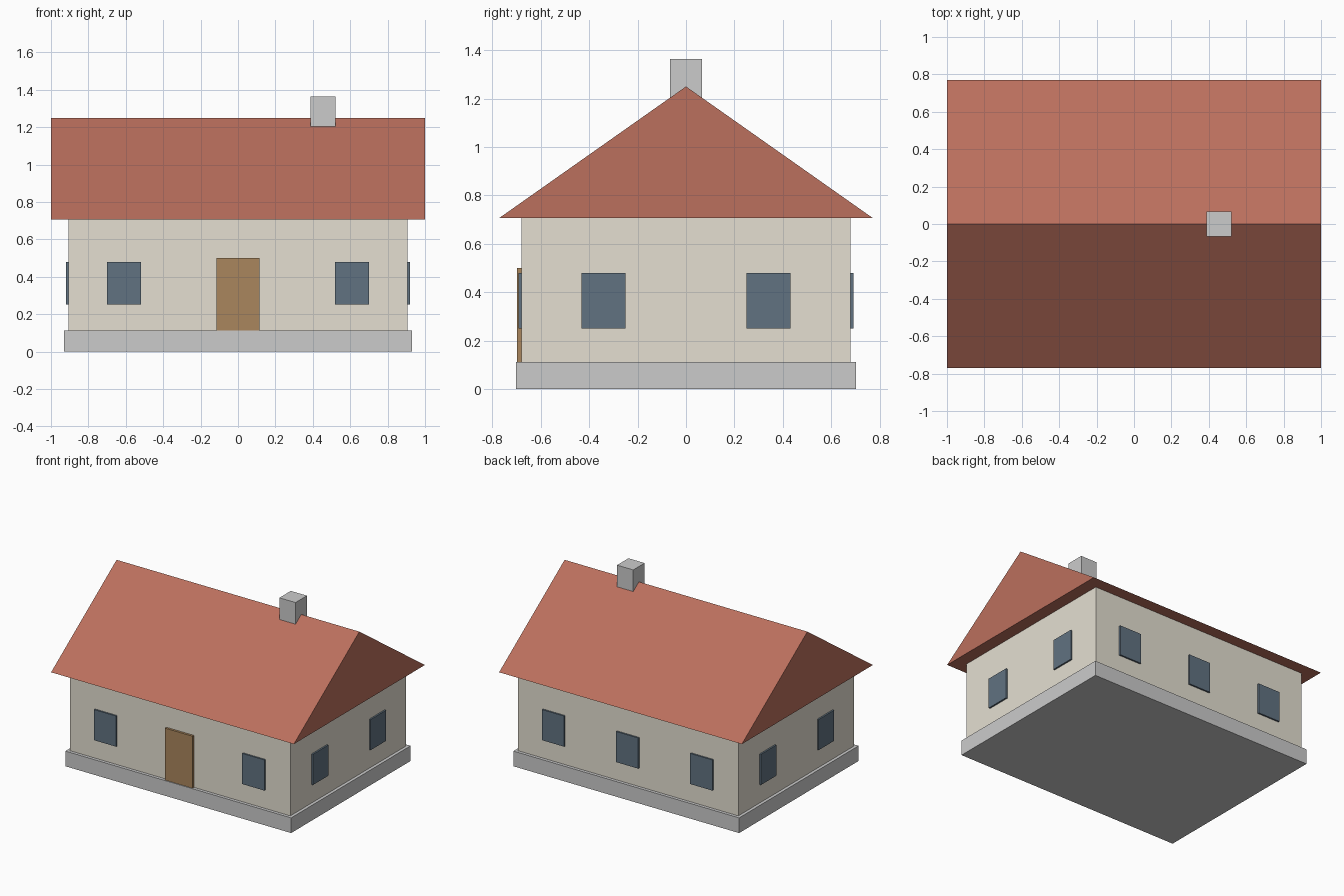
import bpy, bmesh

if "Cube" in bpy.data.objects:
    bpy.data.objects.remove(bpy.data.objects["Cube"])


def material(name, rgb):
    m = bpy.data.materials.new(name)
    m.diffuse_color = (*rgb, 1)
    m.use_nodes = True
    m.node_tree.nodes["Principled BSDF"].inputs["Base Color"].default_value = m.diffuse_color
    return m


CREAM = material("cream", (0.78, 0.74, 0.64))
TILE = material("tile", (0.50, 0.16, 0.11))
GLASS = material("glass", (0.12, 0.17, 0.22))
WOOD = material("wood", (0.40, 0.24, 0.11))


def finish(name, bm, mat):
    bmesh.ops.recalc_face_normals(bm, faces=bm.faces)
    mesh = bpy.data.meshes.new(name)
    bm.to_mesh(mesh)
    bm.free()
    obj = bpy.data.objects.new(name, mesh)
    bpy.context.collection.objects.link(obj)
    if mat:
        mesh.materials.append(mat)
    return obj


def box(name, lo, hi, mat=None):
    bm = bmesh.new()
    bmesh.ops.create_cube(bm, size=1)
    for v in bm.verts:
        v.co = [h if c > 0 else l for c, l, h in zip(v.co, lo, hi)]
    return finish(name, bm, mat)


WX, WY = 0.907, 0.68      # wall half sizes
BASE, EAVE, RIDGE = 0.113, 0.707, 1.25

# Plinth and walls
box("plinth", (-0.93, -0.703, 0), (0.93, 0.703, BASE))
box("walls", (-WX, -WY, BASE), (WX, WY, EAVE), CREAM)

# Gable roof: solid triangular prism with overhanging eaves
bm = bmesh.new()
gable = bm.faces.new([bm.verts.new((-1, y, z)) for y, z in
                      ((-0.771, EAVE), (0.771, EAVE), (0, RIDGE))])
side = bmesh.ops.extrude_face_region(bm, geom=[gable], use_keep_orig=True)
bmesh.ops.translate(bm, vec=(2, 0, 0),
                    verts=[g for g in side["geom"] if isinstance(g, bmesh.types.BMVert)])
finish("roof", bm, TILE)

# Chimney astride the ridge
box("chimney", (0.388, -0.067, 1.14), (0.521, 0.067, 1.364))

# Door
box("door", (-0.114, -WY - 0.017, BASE), (0.114, -WY + 0.01, 0.5), WOOD)

# Windows: thin panels standing proud of the walls
HALF, SILL, HEAD, OUT = 0.091, 0.251, 0.479, 0.012


def window(name, x, y):
    on_side = abs(x) == WX
    dx, dy = (OUT, HALF) if on_side else (HALF, OUT)
    box(name, (x - dx, y - dy, SILL), (x + dx, y + dy, HEAD), GLASS)


for i, x in enumerate((-0.61, 0.61)):
    window(f"front_window_{i + 1}", x, -WY)
for i, x in enumerate((-0.61, 0, 0.61)):
    window(f"back_window_{i + 1}", x, WY)
for name, x in (("left", -WX), ("right", WX)):
    for i, y in enumerate((-0.34, 0.34)):
        window(f"{name}_window_{i + 1}", x, y)
